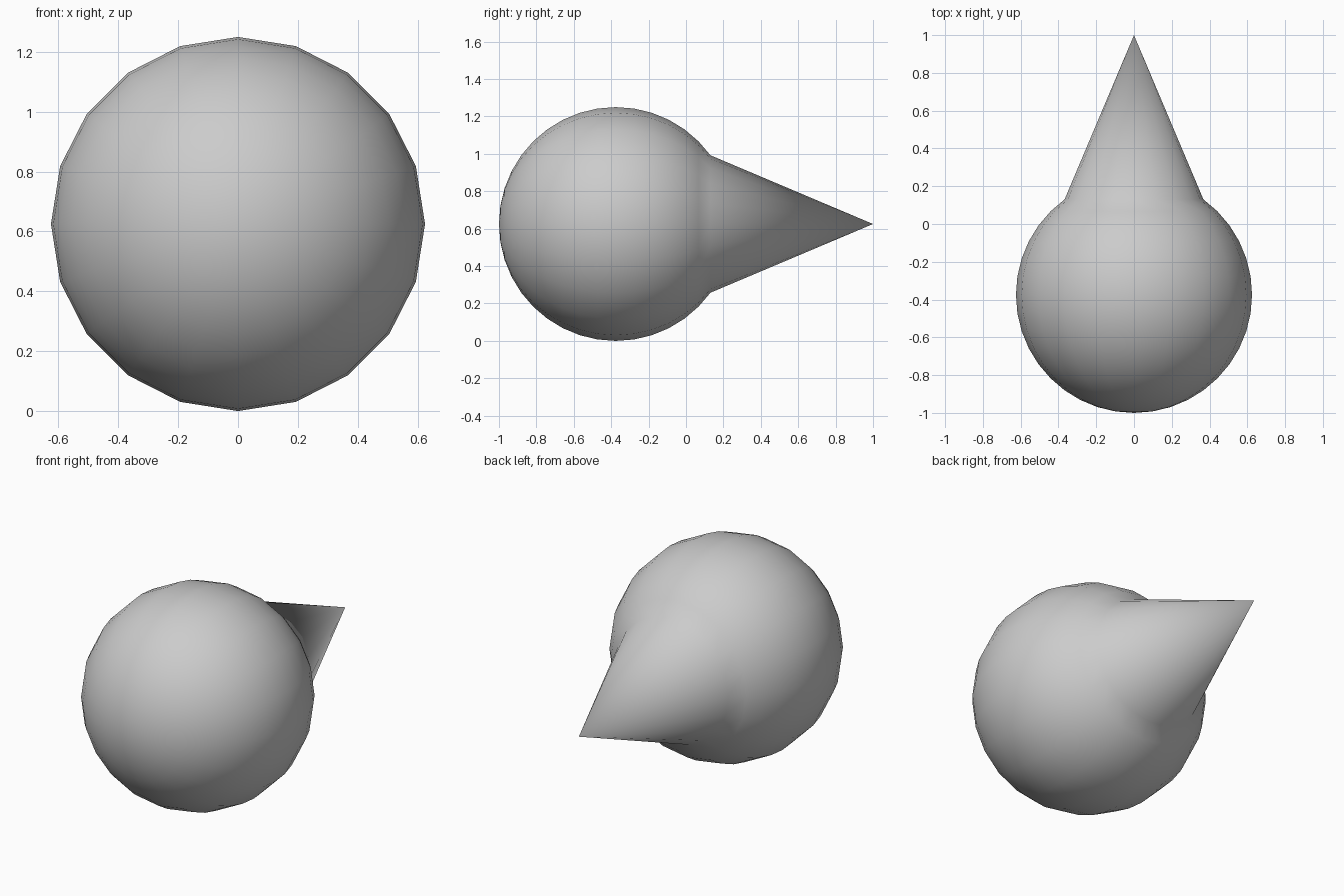
import bpy, bmesh, math

if "Cube" in bpy.data.objects:
    bpy.data.objects.remove(bpy.data.objects["Cube"])

SIDES = 20          # sides around the long axis
R = 0.625           # ball radius
CY, CZ = -0.375, 0.625
STEP = math.radians(9)

# Half profile (y, radius): ball from the front pole to the neck
profile = [(CY - R * math.cos(i * STEP), R * math.sin(i * STEP)) for i in range(1, 17)]

bm = bmesh.new()
front_pole = bm.verts.new((0, CY - R, CZ))
tip = bm.verts.new((0, 1.0, CZ))

# Rings around the y axis
rings = []
for y, r in profile:
    rings.append([bm.verts.new((r * math.cos(2 * math.pi * k / SIDES), y,
                                CZ + r * math.sin(2 * math.pi * k / SIDES)))
                  for k in range(SIDES)])

# Ball skin, front cap and pointed cone
for k in range(SIDES):
    n = (k + 1) % SIDES
    bm.faces.new((front_pole, rings[0][k], rings[0][n]))
    for a, b in zip(rings, rings[1:]):
        bm.faces.new((a[k], b[k], b[n], a[n]))
    bm.faces.new((rings[-1][k], tip, rings[-1][n]))

bmesh.ops.recalc_face_normals(bm, faces=bm.faces)
for f in bm.faces:
    f.smooth = True

mesh = bpy.data.meshes.new("pointed_drop")
bm.to_mesh(mesh)
bm.free()
obj = bpy.data.objects.new("pointed_drop", mesh)
bpy.context.collection.objects.link(obj)
